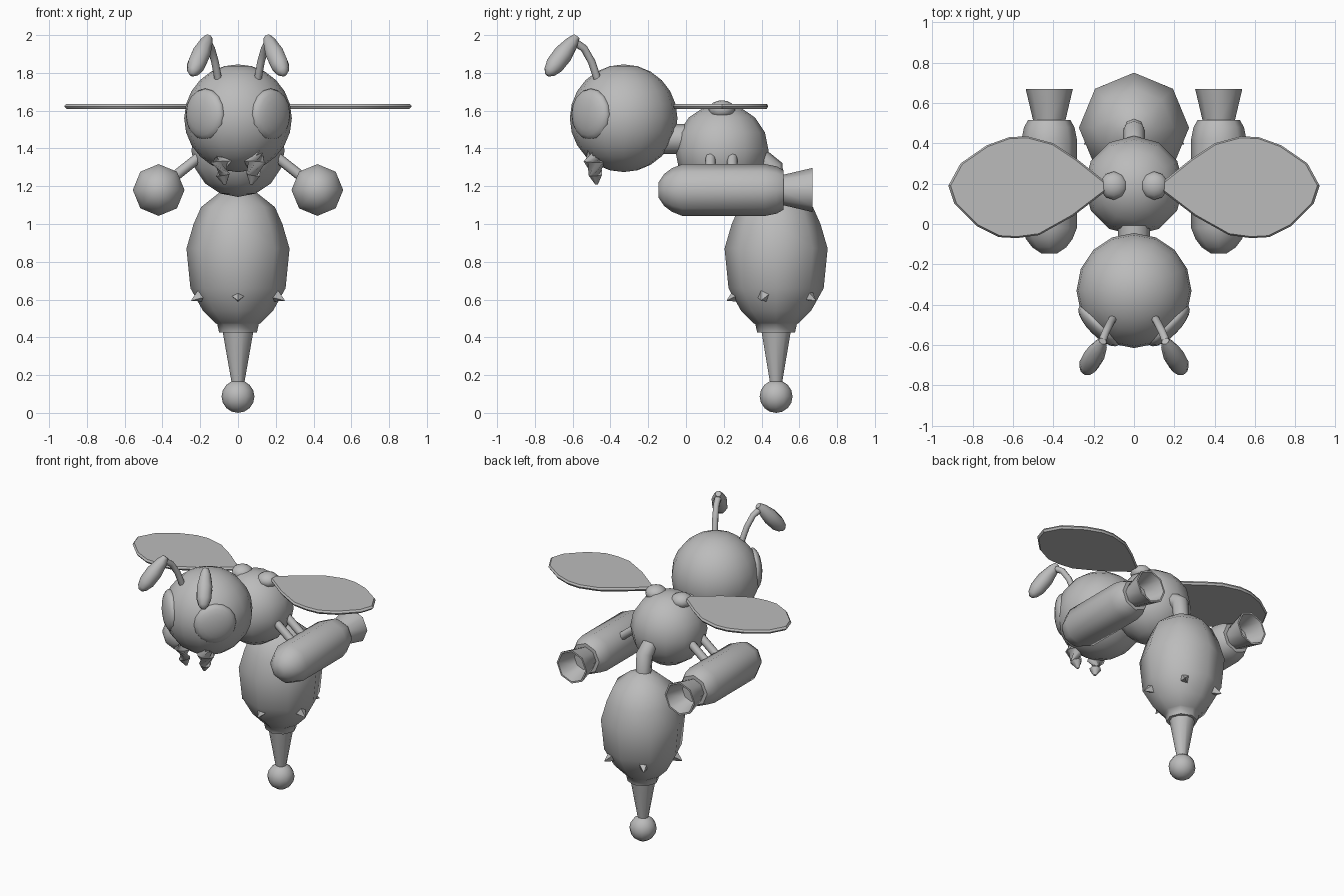
import bpy, bmesh
from math import pi, cos, sin, radians
from mathutils import Vector, Matrix

cube = bpy.data.objects.get("Cube")
if cube:
    bpy.data.objects.remove(cube, do_unlink=True)

GREY = (0.5, 0.5, 0.5, 1)
grey = bpy.data.materials.new("plain grey")
grey.use_nodes = True
grey.diffuse_color = GREY
grey.node_tree.nodes["Principled BSDF"].inputs["Base Color"].default_value = GREY


def finish(name, bm, angle=50):
    """Turn a bmesh into a named, smooth shaded object."""
    bmesh.ops.recalc_face_normals(bm, faces=bm.faces)
    mesh = bpy.data.meshes.new(name)
    bm.to_mesh(mesh)
    bm.free()
    mesh.materials.append(grey)
    ob = bpy.data.objects.new(name, mesh)
    bpy.context.collection.objects.link(ob)
    bpy.ops.object.select_all(action="DESELECT")
    ob.select_set(True)
    bpy.context.view_layer.objects.active = ob
    bpy.ops.object.shade_smooth_by_angle(angle=radians(angle))
    return ob


def ball(name, centre, size, segments=16, rings=10, facing=(0, 0, 1)):
    """Ellipsoid with its pole turned towards a direction."""
    bm = bmesh.new()
    turn = Vector((0, 0, 1)).rotation_difference(Vector(facing)).to_matrix().to_4x4()
    place = Matrix.Translation(centre) @ turn @ Matrix.Diagonal((*size, 1))
    bmesh.ops.create_uvsphere(bm, u_segments=segments, v_segments=rings, radius=1, matrix=place)
    return finish(name, bm, 60)


def sweep(name, stations, sides=8, axis=None, angle=50):
    """Skin rings given as (point, radius); rings follow the path or a fixed axis."""
    bm = bmesh.new()
    points = [Vector(p) for p, _ in stations]
    rings = []
    for i, (_, r) in enumerate(stations):
        along = Vector(axis) if axis else points[min(i + 1, len(points) - 1)] - points[max(i - 1, 0)]
        turn = Vector((0, 0, 1)).rotation_difference(along)
        rings.append([bm.verts.new(points[i] + turn @ Vector((r * cos(a), r * sin(a), 0)))
                      for a in (2 * pi * k / sides for k in range(sides))])
    for low, high in zip(rings, rings[1:]):
        for k in range(sides):
            n = (k + 1) % sides
            bm.faces.new((low[k], low[n], high[n], high[k]))
    bm.faces.new(rings[0])
    bm.faces.new(rings[-1])
    return finish(name, bm, angle)


# Head, neck and thorax
ball("head", (0, -0.33, 1.56), (0.285,) * 3, 16, 12)
ball("thorax", (0, 0.19, 1.39), (0.247,) * 3, 12, 8)
sweep("neck", [((0, -0.12, 1.45), 0.08), ((0, 0.05, 1.45), 0.08)])

# Bent waist joining thorax and abdomen
sweep("waist", [((0, 0.36, 1.38), 0.05), ((0, 0.46, 1.3), 0.055), ((0, 0.475, 1.13), 0.05)])

# Eight sided abdomen with a collar
ABDOMEN_Y = 0.477
belly = [(1.195, 0.03), (1.165, 0.1), (1.09, 0.195), (1.0, 0.235), (0.87, 0.273), (0.66, 0.252),
         (0.54, 0.185), (0.475, 0.12), (0.47, 0.11), (0.425, 0.1)]
sweep("abdomen", [((0, ABDOMEN_Y, z), r) for z, r in belly], 8, (0, 0, 1))
sweep("stinger", [((0, ABDOMEN_Y, z), r) for z, r in ((0.44, 0.083), (0.15, 0.032))], 10, (0, 0, 1))
ball("stinger_ball", (0, ABDOMEN_Y, 0.087), (0.087,) * 3, 12, 8)

# Five thorns around the abdomen
for i in range(5):
    a = 2 * pi * i / 5 - pi / 2
    out = Vector((cos(a), sin(a), 0))
    base = out * 0.2 + Vector((0, ABDOMEN_Y, 0.625))
    sweep(f"thorn_{i + 1}", [(base, 0.042), (base + out * 0.06 - Vector((0, 0, 0.03)), 0.002)], 4, angle=20)

# Wing outline, in plan
OUTLINE = [(0.13, 0.2), (0.28, 0.32), (0.4, 0.4), (0.53, 0.435), (0.62, 0.43), (0.73, 0.39),
           (0.86, 0.3), (0.92, 0.19), (0.89, 0.1), (0.78, -0.01), (0.67, -0.065), (0.58, -0.07),
           (0.47, -0.055), (0.3, 0.04), (0.13, 0.17)]


def wing(name, s):
    """Thin plate with a rim that narrows to a ridge."""
    bm = bmesh.new()
    centre = Vector((0.55, 0.185))
    layers = []
    for z, shrink in ((1.61, 0.97), (1.623, 1), (1.636, 0.97)):
        flat = [centre + (Vector(p) - centre) * shrink for p in OUTLINE]
        layers.append([bm.verts.new((s * p.x, p.y, z)) for p in flat])
    count = len(OUTLINE)
    for low, high in zip(layers, layers[1:]):
        for k in range(count):
            n = (k + 1) % count
            bm.faces.new((low[k], low[n], high[n], high[k]))
    bm.faces.new(layers[0])
    bm.faces.new(layers[-1])
    finish(name, bm, 30)


for side, s in (("left", 1), ("right", -1)):
    # Eyes set into the face
    ball(f"{side}_eye", (s * 0.173, -0.503, 1.58), (0.137, 0.137, 0.052), 16, 10, (s, -1, 0))

    # Antenna stalk and club
    sweep(f"{side}_antenna_stalk", [((s * 0.1, -0.46, 1.74), 0.02), ((s * 0.122, -0.5, 1.86), 0.02),
                                    ((s * 0.142, -0.54, 1.93), 0.02), ((s * 0.165, -0.6, 1.97), 0.022)])
    top, tip = Vector((s * 0.155, -0.58, 1.99)), Vector((s * 0.245, -0.735, 1.79))
    club = [(0, 0.02), (0.15, 0.036), (0.45, 0.052), (0.75, 0.05), (0.92, 0.034), (1, 0.014)]
    sweep(f"{side}_antenna_club", [(top.lerp(tip, t), r) for t, r in club])

    # Mandibles
    sweep(f"{side}_mandible", [((s * 0.09, -0.475, 1.4), 0.06), ((s * 0.09, -0.485, 1.33), 0.058),
                               ((s * 0.08, -0.48, 1.26), 0.038), ((s * 0.07, -0.473, 1.21), 0.008)])

    # Wing and its joint
    wing(f"{side}_wing", s)
    ball(f"{side}_wing_joint", (s * 0.1, 0.19, 1.605), (0.07, 0.07, 0.05), 10, 8)

    # Arms holding the pod
    for place, y in (("front", 0.13), ("rear", 0.245)):
        sweep(f"{side}_{place}_arm", [((s * 0.18, y, 1.375), 0.027), ((s * 0.4, y, 1.2), 0.027)])

    # Pod body and hollow nozzle
    pod = [(-0.145, 0.04), (-0.115, 0.085), (-0.075, 0.115), (-0.02, 0.137),
           (0.42, 0.137), (0.48, 0.125), (0.515, 0.105)]
    sweep(f"{side}_pod", [((s * 0.42, y, 1.18), r) for y, r in pod], 8, (0, 1, 0))
    nozzle = [(0.5, 0.077), (0.67, 0.117), (0.67, 0.105), (0.54, 0.07)]
    sweep(f"{side}_nozzle", [((s * 0.42, y, 1.18), r) for y, r in nozzle], 8, (0, 1, 0))
